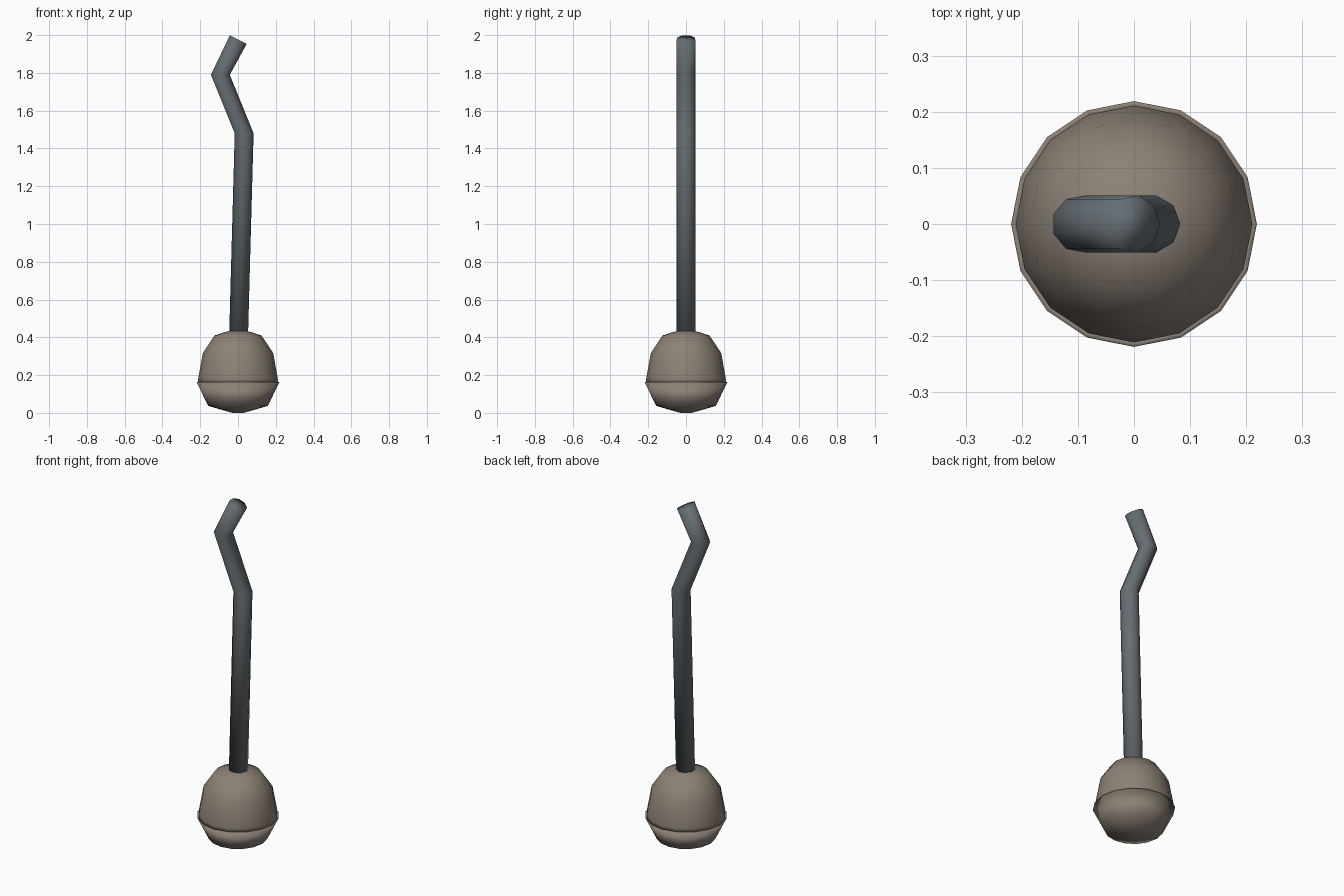
import bpy
import bmesh
import math

cube = bpy.data.objects.get("Cube")
if cube:
    bpy.data.objects.remove(cube, do_unlink=True)


def material(name, rgb):
    mat = bpy.data.materials.new(name)
    mat.use_nodes = True
    mat.diffuse_color = (*rgb, 1)
    mat.node_tree.nodes["Principled BSDF"].inputs["Base Color"].default_value = (*rgb, 1)
    return mat


def lathe(name, rings, sides, mat):
    """Bridge level rings given as (centre x, radius, z, tilt) and cap both ends."""
    bm = bmesh.new()
    loops = []
    for cx, radius, z, tilt in rings:
        loop = []
        for i in range(sides):
            a = math.tau * i / sides
            x, y = radius * math.cos(a), radius * math.sin(a)
            loop.append(bm.verts.new((cx + x * math.cos(tilt), y, z - x * math.sin(tilt))))
        loops.append(loop)
    for low, high in zip(loops, loops[1:]):
        for i in range(sides):
            j = (i + 1) % sides
            bm.faces.new((low[i], low[j], high[j], high[i]))
    bm.faces.new(loops[0][::-1])
    bm.faces.new(loops[-1])
    for face in bm.faces:
        face.smooth = True
    mesh = bpy.data.meshes.new(name)
    bm.to_mesh(mesh)
    bm.free()
    mesh.materials.append(mat)
    obj = bpy.data.objects.new(name, mesh)
    bpy.context.collection.objects.link(obj)
    return obj


stone = material("warm grey", (0.26, 0.22, 0.18))
steel = material("blue grey", (0.13, 0.155, 0.17))

# Rounded weight: open bowl lip with the dome seated just inside it
bowl = [(0.03, 0), (0.158, 0.037), (0.219, 0.163), (0.21, 0.155)]
dome = [(0.211, 0.155), (0.211, 0.18), (0.186, 0.318), (0.124, 0.41), (0.045, 0.435)]
lathe("weight_bowl", [(0, r, z, 0) for r, z in bowl], 16, stone)
lathe("weight_dome", [(0, r, z, 0) for r, z in dome], 16, stone)

# Bent rod: level rings at the bends, a tilted ring at the tip
R = 0.0515
lathe("bent_rod", [(0.002, R, 0.425, 0), (0.031, R, 1.48, 0),
                   (-0.095, R, 1.79, 0), (0, R, 1.977, math.radians(27))], 9, steel)
